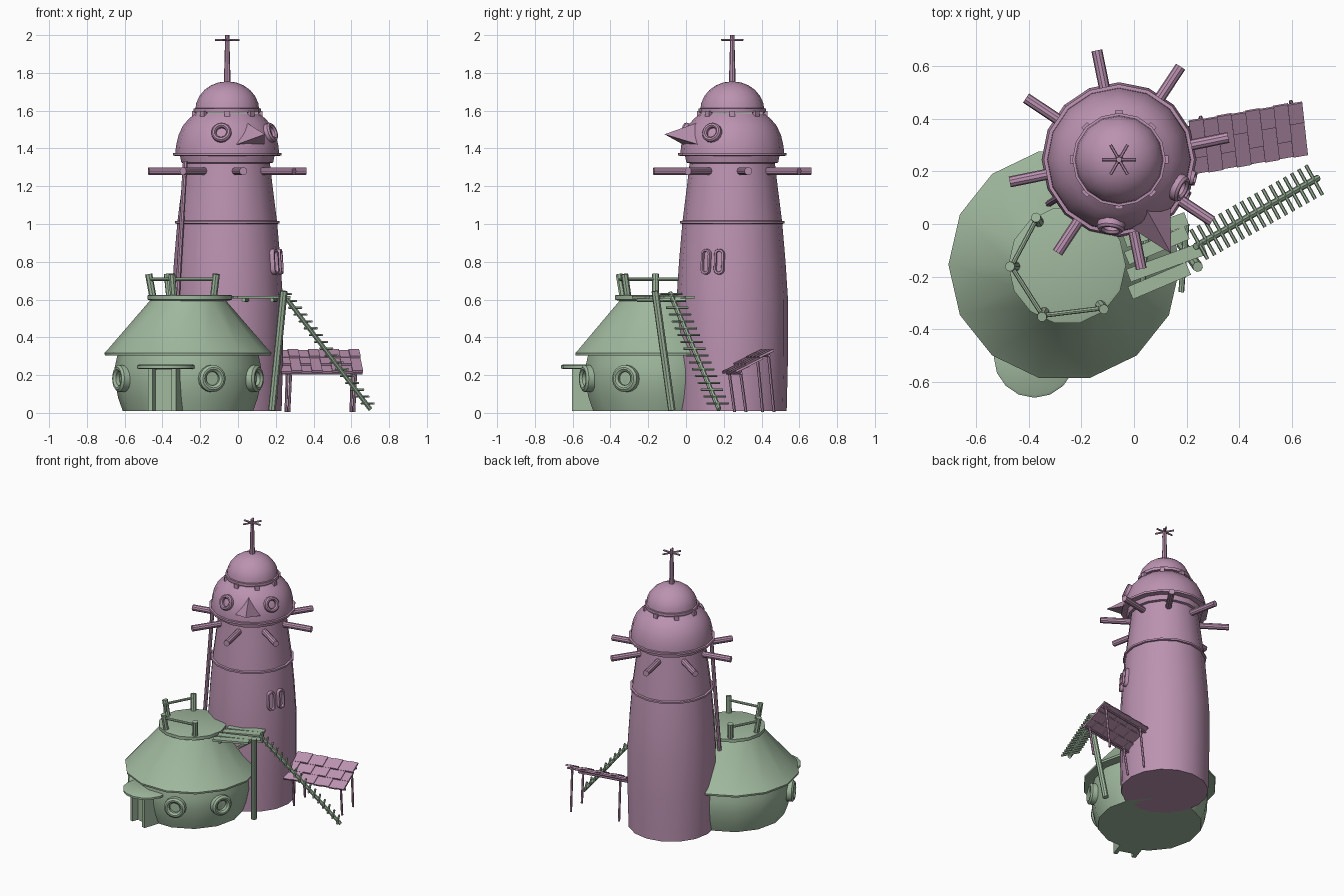
import bpy, bmesh, math
from mathutils import Vector, Matrix

if "Cube" in bpy.data.objects:
    bpy.data.objects.remove(bpy.data.objects["Cube"])


def material(name, rgb):
    m = bpy.data.materials.new(name)
    m.use_nodes = True
    m.diffuse_color = (*rgb, 1)
    m.node_tree.nodes["Principled BSDF"].inputs["Base Color"].default_value = (*rgb, 1)
    return m


PINK = material("dusty pink", (0.50, 0.29, 0.44))
GREEN = material("sage green", (0.35, 0.48, 0.34))
TOWER = Vector((-0.057, 0.245, 0))
HOUSE = Vector((-0.265, -0.155, 0))


def finish(name, bm, mat, smooth=True):
    bmesh.ops.recalc_face_normals(bm, faces=bm.faces)
    me = bpy.data.meshes.new(name)
    bm.to_mesh(me)
    bm.free()
    me.materials.append(mat)
    ob = bpy.data.objects.new(name, me)
    bpy.context.collection.objects.link(ob)
    if smooth:
        bpy.ops.object.select_all(action='DESELECT')
        ob.select_set(True)
        bpy.context.view_layer.objects.active = ob
        bpy.ops.object.shade_smooth_by_angle(angle=math.radians(35))
    return ob


def lathe(name, profile, n, mat, matrix, stretch=0.0):
    """Revolve (radius, height) points; stretch pulls the halves apart along local y."""
    bm = bmesh.new()
    rows = []
    for r, h in profile:
        row = []
        for i in range(n):
            a = math.tau * i / n
            x, y = r * math.cos(a), r * math.sin(a)
            if stretch:
                y += math.copysign(stretch, math.sin(a + 0.01))
            row.append(bm.verts.new(matrix @ Vector((x, y, h))))
        rows.append(row)
    for lo, hi in zip(rows, rows[1:]):
        for i in range(n):
            j = (i + 1) % n
            bm.faces.new((lo[i], lo[j], hi[j], hi[i]))
    bm.faces.new(rows[0])
    bm.faces.new(rows[-1])
    return finish(name, bm, mat)


def at(center, spin=0.0):
    return Matrix.Translation(center) @ Matrix.Rotation(math.radians(spin), 4, 'Z')


def polar(center, angle, r, z):
    a = math.radians(angle)
    return Vector((center.x + r * math.cos(a), center.y + r * math.sin(a), z))


def facing(center, angle, r, z, tilt=0):
    """Local z points outward, local y points up."""
    return (Matrix.Translation(polar(center, angle, r, z))
            @ Matrix.Rotation(math.radians(angle), 4, 'Z')
            @ Matrix.Rotation(math.radians(90 - tilt), 4, 'Y')
            @ Matrix.Rotation(math.radians(90), 4, 'Z'))


def rod(name, a, b, r, mat, n=8, r2=None):
    a, b = Vector(a), Vector(b)
    m = Matrix.Translation(a) @ (b - a).to_track_quat('Z', 'Y').to_matrix().to_4x4()
    return lathe(name, [(r, 0), (r2 or r, (b - a).length)], n, mat, m)


def box(name, size, mat, matrix):
    bm = bmesh.new()
    bmesh.ops.create_cube(bm, size=1, matrix=matrix @ Matrix.Diagonal((*size, 1)))
    return finish(name, bm, mat, False)


def porthole(name, outer, inner, depth, mat, matrix, stretch=0.0, n=16):
    mid = (outer + inner) / 2
    prof = [(outer, -0.03), (outer, depth * 0.7), (mid + 0.005, depth), (mid - 0.005, depth),
            (inner, depth * 0.7), (inner, 0.004), (0.002, 0.004)]
    return lathe(name, prof, n, mat, matrix, stretch)


# Tower body, bands and head
lathe("tower_body", [(.288, .01), (.295, .3), (.295, .6), (.282, .8), (.264, 1.01),
                     (.24, 1.2), (.225, 1.33)], 16, PINK, at(TOWER))
lathe("tower_band", [(.262, 1.0), (.276, 1.003), (.276, 1.015), (.26, 1.018)], 16, PINK, at(TOWER))
lathe("head_collar", [(.22, 1.32), (.243, 1.325), (.25, 1.36), (.22, 1.362)], 16, PINK, at(TOWER))
lathe("head_flange", [(.24, 1.358), (.287, 1.362), (.287, 1.376), (.24, 1.38)], 16, PINK, at(TOWER))
lathe("head", [(.274, 1.37), (.272, 1.41), (.258, 1.47), (.235, 1.52), (.205, 1.555),
               (.17, 1.585)], 16, PINK, at(TOWER))
lathe("cap_rim", [(.165, 1.59), (.178, 1.592), (.178, 1.612), (.16, 1.614)], 16, PINK, at(TOWER))
dome = [(.168 * math.cos(math.radians(t)) + .002, 1.6 + .155 * math.sin(math.radians(t)))
        for t in range(0, 91, 15)]
lathe("cap_dome", dome, 16, PINK, at(TOWER))
for k in range(8):
    box("cap_block", (.025, .03, .03), PINK, at(polar(TOWER, 45 * k, .175, 1.583), 45 * k))
    a = 11.5 + 45 * k
    rod("tower_spoke", polar(TOWER, a, .18, 1.28), polar(TOWER, a, .425, 1.28), .021, PINK, 10)

# Mast with star of crossed bars
rod("mast", TOWER + Vector((0, 0, 1.74)), TOWER + Vector((0, 0, 2)), .018, PINK, 8, .011)
for a in (0, 60, 120):
    rod("mast_bar", polar(TOWER, a, .065, 1.975), polar(TOWER, a + 180, .065, 1.975), .006, PINK, 6)

# Face: eyes and beak
FACE = -61
for s in (-36, 36):
    porthole("eye", .053, .028, .03, PINK, facing(TOWER, FACE + s, .243, 1.48, 20))
bm = bmesh.new()
side = Vector((-math.sin(math.radians(FACE)), math.cos(math.radians(FACE)), 0)) * .085
low = polar(TOWER, FACE, .25, 1.42)
beak = [bm.verts.new(p) for p in (low - side, low + side, polar(TOWER, FACE, .2, 1.54),
                                  polar(TOWER, FACE, .41, 1.475))]
for tri in ((0, 1, 2), (0, 1, 3), (1, 2, 3), (2, 0, 3)):
    bm.faces.new([beak[i] for i in tri])
finish("beak", bm, PINK, False)

# Tall oval windows and drain pole on the tower
for a in (-29, -14):
    porthole("tower_window", .028, .014, .02, PINK, facing(TOWER, a, .279, .8, 4), .04)
rod("drain_pole", polar(TOWER, 212, .315, .55), polar(TOWER, 212, .262, 1.33), .013, PINK)

# Round house with conical roof and deck
lathe("house_wall", [(.345, .01), (.37, .08), (.388, .17), (.388, .24), (.37, .32)],
      14, GREEN, at(HOUSE))
lathe("house_roof", [(.36, .305), (.44, .305), (.442, .318), (.425, .335), (.205, .59), (.2, .6)],
      14, GREEN, at(HOUSE))
DECK = HOUSE + Vector((.01, -.003, 0))
lathe("roof_deck", [(.19, .59), (.224, .6), (.224, .622), (.215, .625)], 14, GREEN, at(DECK))
for a in (-25, -71, -155):
    porthole("house_porthole", .072, .037, .035, GREEN, facing(HOUSE, a, .38, .182))

# Deck railing
posts = (123, 181, 244, 310)
for a in posts:
    rod("railing_post", polar(DECK, a, .195, .61), polar(DECK, a, .218, .735), .019, GREEN)
for a, b in zip(posts, posts[1:]):
    rod("railing_bar", polar(DECK, a, .212, .707), polar(DECK, b, .212, .707), .009, GREEN)

# Door with side walls and rounded canopy
DOOR = -108
front = at(HOUSE, DOOR)
for s in (-1, 1):
    box("door_side_wall", (.14, .026, .23), GREEN, front @ Matrix.Translation((.375, s * .065, .125)))
box("door_panel", (.09, .11, .22), GREEN, front @ Matrix.Translation((.355, 0, .12)))
lathe("door_canopy", [(.14, .232), (.155, .236), (.155, .25), (.145, .256)], 16, GREEN,
      at(polar(HOUSE, DOOR, .37, 0)))

# Plank platform beside the deck
for i, length in enumerate((.25, .25, .31, .24)):
    turn = at((-.035 + .007 * i, -.065 - .066 * i, .612), 20 + (i % 2) * 3)
    box("platform_plank", (length, .052, .014), GREEN, turn @ Matrix.Translation((length / 2, 0, 0)))
for x in (.03, .18):
    rod("platform_beam", (x, -.26, .597), (x + .02, .0, .597), .011, GREEN)
rod("platform_post", (.18, -.075, .015), (.243, -.163, .645), .02, GREEN)

# Ladder: one spine with cross rungs
top, foot = Vector((.235, -.085, .635)), Vector((.7, .175, .02))
rod("ladder_spine", foot, top, .013, GREEN)
across = Vector((0, 0, 1)).cross(foot - top).normalized() * .065
for i in range(17):
    p = top.lerp(foot, (i + .5) / 17) + Vector((0, 0, .012))
    rod("ladder_rung", p - across, p + across, .007, GREEN, 6)

# Tiled awning on thin posts
along = Vector((.43, .075, 0))
down = Vector((.02, -.185, -.115))
corner = Vector((.21, .385, .328))
normal = along.cross(down).normalized() * -1
basis = Matrix((along.normalized(), down.normalized(), normal)).transposed().to_4x4()
ROWS, COLS = 3, 8
for r in range(ROWS):
    for c in range(COLS):
        p = corner + along * ((c + .5) / COLS) + down * ((r + .5) / ROWS)
        lift = normal * (.006 * ((c + r) % 2))
        tip = Matrix.Rotation(math.radians(6), 4, 'X')
        box("awning_tile", (along.length / COLS + .002, down.length / ROWS + .012, .012), PINK,
            Matrix.Translation(p + lift) @ basis @ tip)
for u in (.12, .92):
    for v in (.1, .9):
        p = corner + along * u + down * v
        rod("awning_post", (p.x - .01, p.y + .03, .005), p, .008, PINK, 6)
for v in (.1, .9):
    p = corner + down * v - Vector((0, 0, .014))
    rod("awning_beam", p - along * .1, p + along, .007, PINK, 6)
